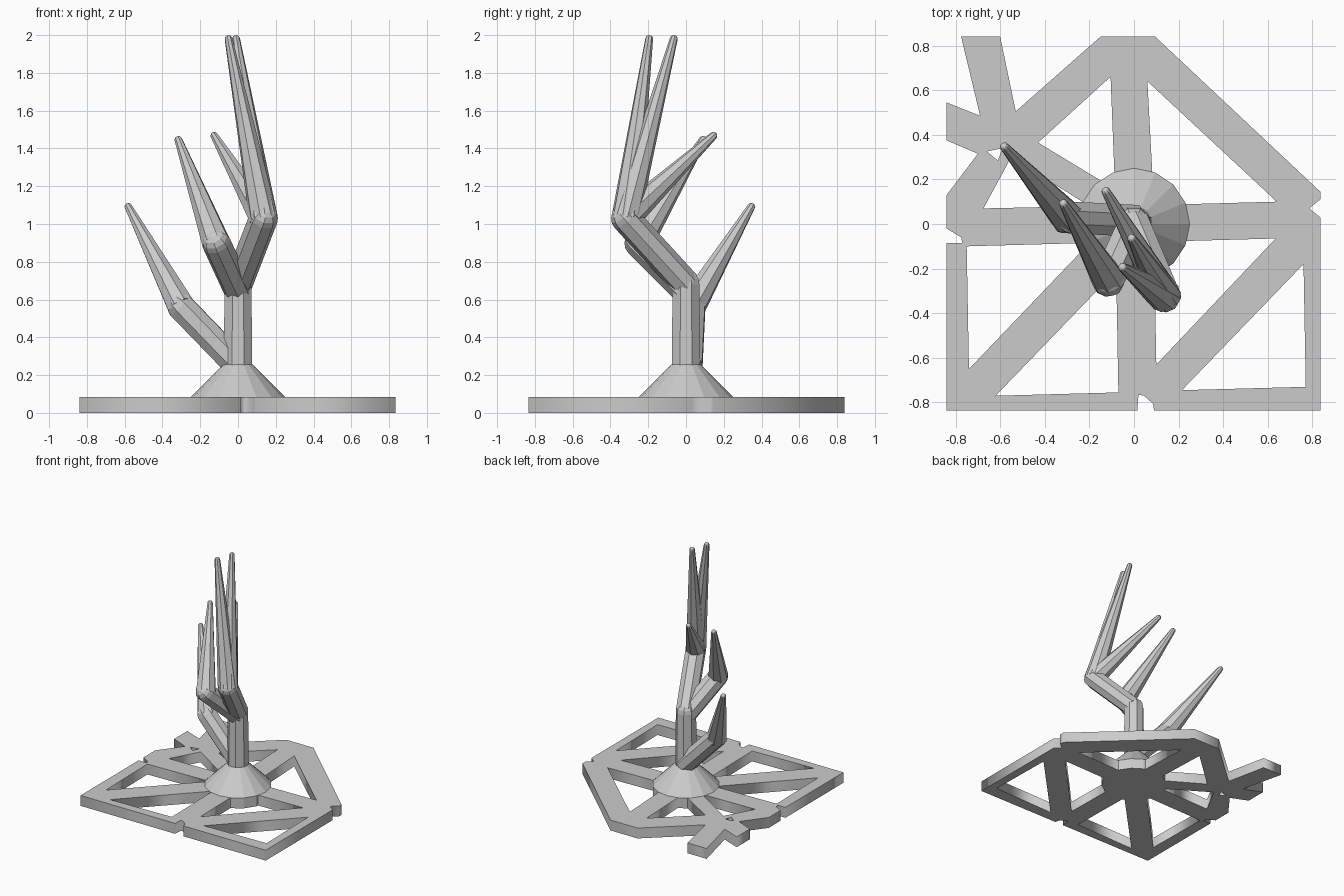
import bpy, bmesh, math
from mathutils import Vector, Matrix

default = bpy.data.objects.get("Cube")
if default:
    bpy.data.objects.remove(default, do_unlink=True)

grey = bpy.data.materials.new("plain_grey")
grey.diffuse_color = (0.6, 0.6, 0.6, 1)
grey.use_nodes = True
grey.node_tree.nodes["Principled BSDF"].inputs["Base Color"].default_value = (0.6, 0.6, 0.6, 1)


def add_object(name, bm):
    mesh = bpy.data.meshes.new(name)
    bm.to_mesh(mesh)
    bm.free()
    mesh.materials.append(grey)
    ob = bpy.data.objects.new(name, mesh)
    bpy.context.collection.objects.link(ob)
    return ob


def limb(name, points, radii):
    """Eight-sided tapering limb with a rounded joint at every point but the first."""
    bm = bmesh.new()
    pts = [Vector(p) for p in points]
    for a, b, ra, rb in zip(pts, pts[1:], radii, radii[1:]):
        d = b - a
        turn = d.to_track_quat('Z', 'Y').to_matrix().to_4x4()
        spin = Matrix.Rotation(math.pi / 8, 4, 'Z')
        bmesh.ops.create_cone(bm, segments=8, radius1=ra, radius2=rb, depth=d.length,
                              cap_ends=True,
                              matrix=Matrix.Translation((a + b) / 2) @ turn @ spin)
        bmesh.ops.create_uvsphere(bm, u_segments=8, v_segments=8, radius=rb,
                                  matrix=Matrix.Translation(b) @ turn @ spin)
    return add_object(name, bm)


# Openwork base plate: outline and openings filled as one flat profile
outline = [(-.775, .84), (-.6, .84), (-.53, .505), (-.15, .84), (.095, .84), (.835, .145),
           (.835, .11), (.785, .07), (.835, .03), (.835, -.835), (.09, -.835), (.085, -.805),
           (.045, -.77), (.02, -.765), (.015, -.835), (-.84, -.835), (-.84, -.085),
           (-.77, -.085), (-.775, -.06), (-.84, -.02), (-.84, .13), (-.7, .315),
           (-.84, .375), (-.84, .545), (-.69, .485)]
openings = [
    [(-.43, .365), (-.105, .66), (-.085, .15), (-.1, .165)],
    [(.06, .64), (.64, .1), (.09, .085)],
    [(-.675, .07), (-.55, .3), (-.2, .08)],
    [(-.66, .325), (-.61, .285), (-.59, .34)],
    [(-.75, -.1), (-.2, -.085), (-.74, -.65)],
    [(-.62, -.77), (-.07, -.755), (-.08, -.21)],
    [(.1, -.63), (.09, -.08), (.635, -.065)],
    [(.76, -.18), (.215, -.745), (.77, -.73)],
]
curve = bpy.data.curves.new("base_profile", 'CURVE')
curve.dimensions = '2D'
curve.fill_mode = 'BOTH'
curve.extrude = 0.0425
for loop in [outline] + openings:
    spline = curve.splines.new('POLY')
    spline.points.add(len(loop) - 1)
    for point, (x, y) in zip(spline.points, loop):
        point.co = (x, y, 0, 1)
    spline.use_cyclic_u = True
curve.materials.append(grey)
base = bpy.data.objects.new("base_plate", curve)
base.location.z = 0.0425
bpy.context.collection.objects.link(base)

# Hub: short drum with a conical collar
bm = bmesh.new()
profile = [(0, 0), (.25, 0), (.25, .085), (.08, .255), (0, .255)]
verts = [bm.verts.new((r, 0, z)) for r, z in profile]
edges = [bm.edges.new(pair) for pair in zip(verts, verts[1:])]
bmesh.ops.spin(bm, geom=verts + edges, cent=(0, 0, 0), axis=(0, 0, 1),
               angle=2 * math.pi, steps=16)
bmesh.ops.remove_doubles(bm, verts=bm.verts, dist=0.0005)
bmesh.ops.recalc_face_normals(bm, faces=bm.faces)
add_object("hub_cone", bm)

# Trunk and branches
R, TIP = 0.077, 0.021
fork_high = (.135, -.32, 1.03)
fork_low = (-.115, -.25, .9)
limb("trunk", [(0, 0, .2), (0, 0, .68)], [R + .005, R])
limb("high_branch", [(0, 0, .68), fork_high], [R, R])
limb("low_branch", [(0, 0, .65), fork_low], [R, R])
limb("side_branch", [(0, .015, .25), (-.3, .03, .56), (-.58, .345, 1.09)], [R, R, TIP])

# Tapering spikes
limb("low_spike", [fork_low, (-.315, .09, 1.445)], [R, TIP])
for name, tip in (("back_spike", (-.125, .145, 1.467)),
                  ("front_tall_spike", (-.05, -.195, 1.979)),
                  ("rear_tall_spike", (-.01, -.065, 1.979))):
    limb(name, [fork_high, tip], [R, TIP])
